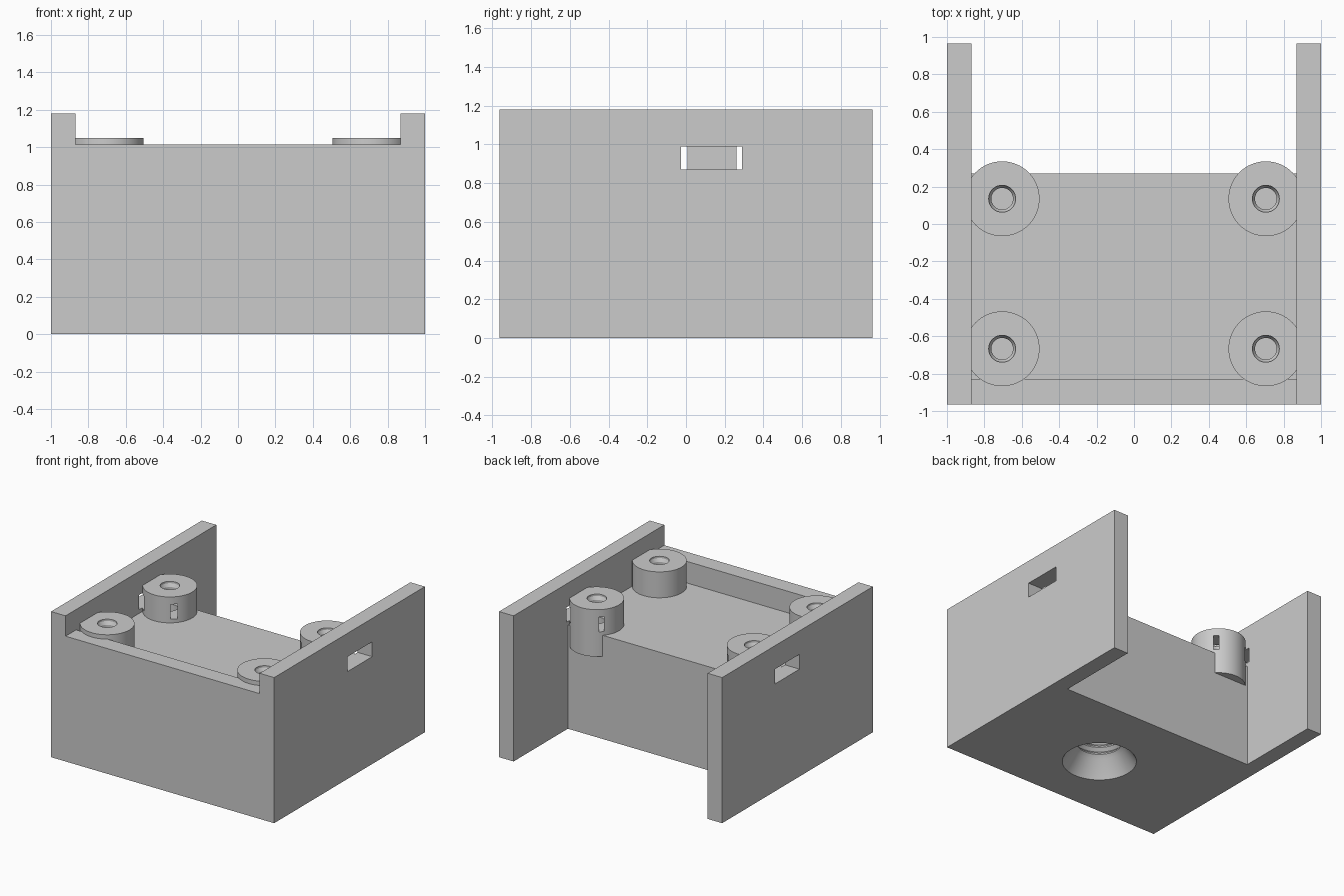
import bpy, bmesh, math

cube = bpy.data.objects.get("Cube")
if cube:
    bpy.data.objects.remove(cube, do_unlink=True)

grey = bpy.data.materials.new("light_grey")
grey.use_nodes = True
colour = (0.6, 0.6, 0.6, 1)
grey.diffuse_color = colour
grey.node_tree.nodes["Principled BSDF"].inputs["Base Color"].default_value = colour


def finish(bm, name):
    bmesh.ops.recalc_face_normals(bm, faces=bm.faces)
    mesh = bpy.data.meshes.new(name)
    bm.to_mesh(mesh)
    bm.free()
    mesh.materials.append(grey)
    obj = bpy.data.objects.new(name, mesh)
    bpy.context.collection.objects.link(obj)
    return obj


def box(name, x, y, z):
    """Box from (low, high) ranges."""
    bm = bmesh.new()
    bmesh.ops.create_cube(bm, size=1)
    for v in bm.verts:
        v.co = [(a + b) / 2 + c * (b - a) for (a, b), c in zip((x, y, z), v.co)]
    return finish(bm, name)


def lathe(name, profile, x, y, sides=64):
    """Closed solid turned from (radius, height) points about a vertical axis."""
    bm = bmesh.new()
    rings = []
    for r, z in profile:
        angles = [math.tau * i / sides for i in range(sides)]
        rings.append([bm.verts.new((x + r * math.cos(a), y + r * math.sin(a), z)) for a in angles])
    for low, high in zip(rings, rings[1:]):
        for i in range(sides):
            j = (i + 1) % sides
            bm.faces.new((low[i], low[j], high[j], high[i]))
    bm.faces.new(rings[0])
    bm.faces.new(rings[-1])
    return finish(bm, name)


def combine(target, tool, operation):
    mod = target.modifiers.new(operation.lower(), "BOOLEAN")
    mod.object = tool
    mod.operation = operation
    mod.solver = "EXACT"
    bpy.context.view_layer.objects.active = target
    bpy.ops.object.modifier_apply(modifier=mod.name)
    bpy.data.objects.remove(tool, do_unlink=True)


WALL = 0.87       # inner face of the side walls
END = 0.965       # front and back limits
FLOOR = 0.84
BOSS_X = 0.705

# Housing: solid block opened at the back, over the tray and above the front wall
housing = box("housing", (-1, 1), (-END, END), (0, 1.18))
combine(housing, box("back_opening", (-WALL, WALL), (0.27, 1.2), (-0.2, 1.5)), "DIFFERENCE")
combine(housing, box("tray", (-WALL, WALL), (-0.83, 0.4), (FLOOR, 1.5)), "DIFFERENCE")
combine(housing, box("front_notch", (-WALL, WALL), (-1.2, -0.7), (1.015, 1.5)), "DIFFERENCE")

# Four screw bosses, the back pair hanging past the block
spots = [(side * BOSS_X, y) for side in (-1, 1) for y in (-0.667, 0.135)]
for x, y in spots:
    combine(housing, lathe("boss", [(0.2, 0.67), (0.2, 1.05)], x, y), "UNION")

# Chamfered screw holes
for x, y in spots:
    hole = [(0.058, 0.72), (0.058, 1.01), (0.072, 1.035), (0.072, 1.1)]
    combine(housing, lathe("screw_hole", hole, x, y, 40), "DIFFERENCE")

# Nut slots through the side walls into the back bosses
for side in (-1, 1):
    ends = sorted((side * 0.55, side * 1.1))
    combine(housing, box("nut_slot", ends, (-0.025, 0.29), (0.87, 0.99)), "DIFFERENCE")

# Countersunk, ribbed mounting hole underneath
socket = [(0.275, -0.05), (0.275, 0), (0.19, 0.13)]
for i in range(6):
    z = 0.13 + i * 0.06
    socket += [(0.165, z + 0.025), (0.165, z + 0.035), (0.19, z + 0.06)]
combine(housing, lathe("mounting_hole", socket, 0, -0.4), "DIFFERENCE")

# Smooth round walls, sharp edges
bpy.ops.object.select_all(action="DESELECT")
housing.select_set(True)
bpy.context.view_layer.objects.active = housing
bpy.ops.object.shade_smooth_by_angle(angle=math.radians(25))
